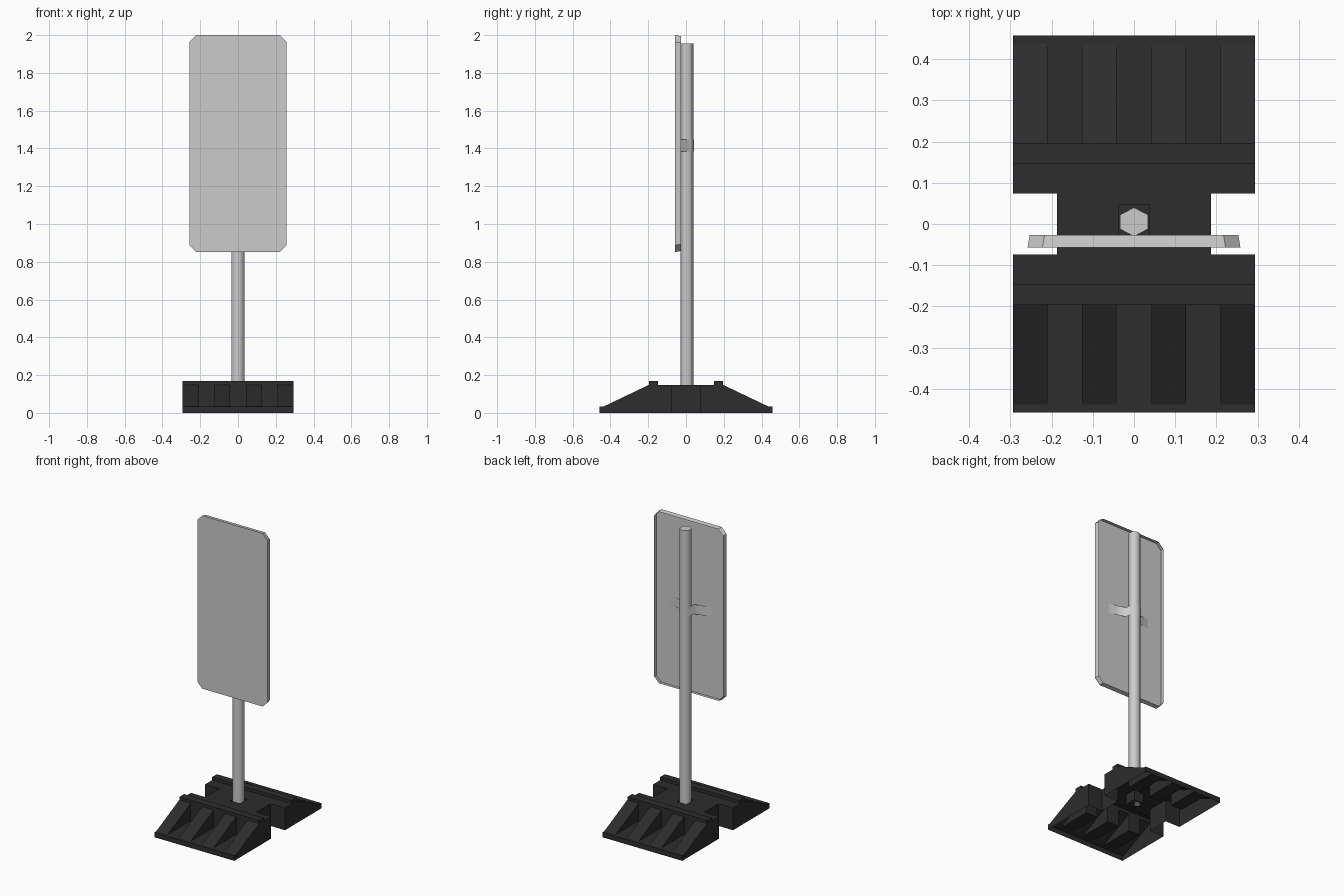
import bpy, bmesh, math

if "Cube" in bpy.data.objects:
    bpy.data.objects.remove(bpy.data.objects["Cube"])


def material(name, value):
    m = bpy.data.materials.new(name)
    m.diffuse_color = (value, value, value, 1)
    m.use_nodes = True
    m.node_tree.nodes["Principled BSDF"].inputs["Base Color"].default_value = m.diffuse_color
    return m


RUBBER = material("black_rubber", 0.026)
METAL = material("light_grey_metal", 0.6)


def finish(bm, name, mat):
    bmesh.ops.remove_doubles(bm, verts=bm.verts, dist=0.0005)
    bmesh.ops.recalc_face_normals(bm, faces=bm.faces)
    me = bpy.data.meshes.new(name)
    bm.to_mesh(me)
    bm.free()
    me.materials.append(mat)
    ob = bpy.data.objects.new(name, me)
    bpy.context.collection.objects.link(ob)
    return ob


def face(bm, pts):
    return bm.faces.new([bm.verts.new(p) for p in pts])


def sweep(bm, path, x0, x1, s):
    """Stretch a y-z path between two x positions; s mirrors it in y."""
    for (ya, za), (yb, zb) in zip(path, path[1:]):
        face(bm, [(x0, s * ya, za), (x1, s * ya, za),
                  (x1, s * yb, zb), (x0, s * yb, zb)])


# Weighted base: hollow moulded shell, open underneath
W, L, NX, NY = 0.293, 0.4575, 0.187, 0.0745
H, RIDGE, LIP = 0.148, 0.168, 0.033
TOE, R1, R0 = 0.438, 0.197, 0.147
STRIPS = 7
bm = bmesh.new()
for s in (-1, 1):
    step = 2 * W / STRIPS
    for i in range(STRIPS):
        x0 = -W + i * step
        toe = [(L, 0), (L, LIP), (TOE, LIP)]
        pocket = [(R1, LIP)] if i % 2 else []
        sweep(bm, toe + pocket + [(R1, H)], x0, x0 + step, s)
        if i:  # triangular cheek between rib and pocket
            face(bm, [(x0, s * TOE, LIP), (x0, s * R1, LIP), (x0, s * R1, H)])
    # raised ridge and deck
    sweep(bm, [(R1, H), (R1, RIDGE), (R0, RIDGE), (R0, H), (NY, H)], -W, W, s)
    for x in (-W, W):
        face(bm, [(x, s * y, z) for y, z in (
            (L, 0), (L, LIP), (TOE, LIP), (R1, H), (R1, RIDGE),
            (R0, RIDGE), (R0, H), (NY, H), (NY, 0))])
        xi = math.copysign(NX, x)
        sweep(bm, [(NY, 0), (NY, H)], xi, x, s)
# centre bridge with square socket
HX, HY0, HY1, SOCKET = 0.036, -0.031, 0.046, 0.08
for x in (-NX, NX):
    face(bm, [(x, -NY, 0), (x, NY, 0), (x, NY, H), (x, -NY, H)])
    hx = math.copysign(HX, x)
    face(bm, [(x, -NY, H), (hx, HY0, H), (hx, HY1, H), (x, NY, H)])
    face(bm, [(hx, HY0, H), (hx, HY1, H), (hx, HY1, SOCKET), (hx, HY0, SOCKET)])
for hy, y in ((HY0, -NY), (HY1, NY)):
    face(bm, [(-NX, y, H), (NX, y, H), (HX, hy, H), (-HX, hy, H)])
    face(bm, [(-HX, hy, H), (HX, hy, H), (HX, hy, SOCKET), (-HX, hy, SOCKET)])
face(bm, [(-HX, HY0, SOCKET), (HX, HY0, SOCKET), (HX, HY1, SOCKET), (-HX, HY1, SOCKET)])
finish(bm, "base", RUBBER)

# Six-sided post, smooth around its sides
CY, RX, RY = 0.005, 0.0385, 0.035
ring = [(RX * math.sin(k * math.pi / 3), CY + RY * math.cos(k * math.pi / 3))
        for k in range(6)]
bm = bmesh.new()
for k in range(6):
    a, b = ring[k], ring[(k + 1) % 6]
    face(bm, [(*a, SOCKET), (*b, SOCKET), (*b, 1.955), (*a, 1.955)]).smooth = True
for z in (SOCKET, 1.955):
    face(bm, [(x, y, z) for x, y in ring])
finish(bm, "post", METAL)


# Sign panel: chamfered plate with a flange folded back
def outline(inset, y):
    x, z0, z1, c = 0.258 - inset, 0.852 + inset, 2.0 - inset, 0.036
    return [(-x + c, y, z0), (x - c, y, z0), (x, y, z0 + c), (x, y, z1 - c),
            (x - c, y, z1), (-x + c, y, z1), (-x, y, z1 - c), (-x, y, z0 + c)]


front, back = outline(0, -0.057), outline(0.005, -0.027)
bm = bmesh.new()
face(bm, front)
for k in range(8):
    j = (k + 1) % 8
    face(bm, [front[k], front[j], back[j], back[k]])
finish(bm, "sign_panel", METAL)

# Strap clamping the panel to the post
half = [(0.155, -0.0555), (0.10, -0.048), (0.036, -0.03), (0.0355, 0.024), (0, 0.0425)]
path = half + [(-x, y) for x, y in half[-2::-1]]
bm = bmesh.new()
for (xa, ya), (xb, yb) in zip(path, path[1:]):
    face(bm, [(xa, ya, 1.383), (xb, yb, 1.383),
              (xb, yb, 1.447), (xa, ya, 1.447)]).smooth = True
finish(bm, "strap", METAL)
